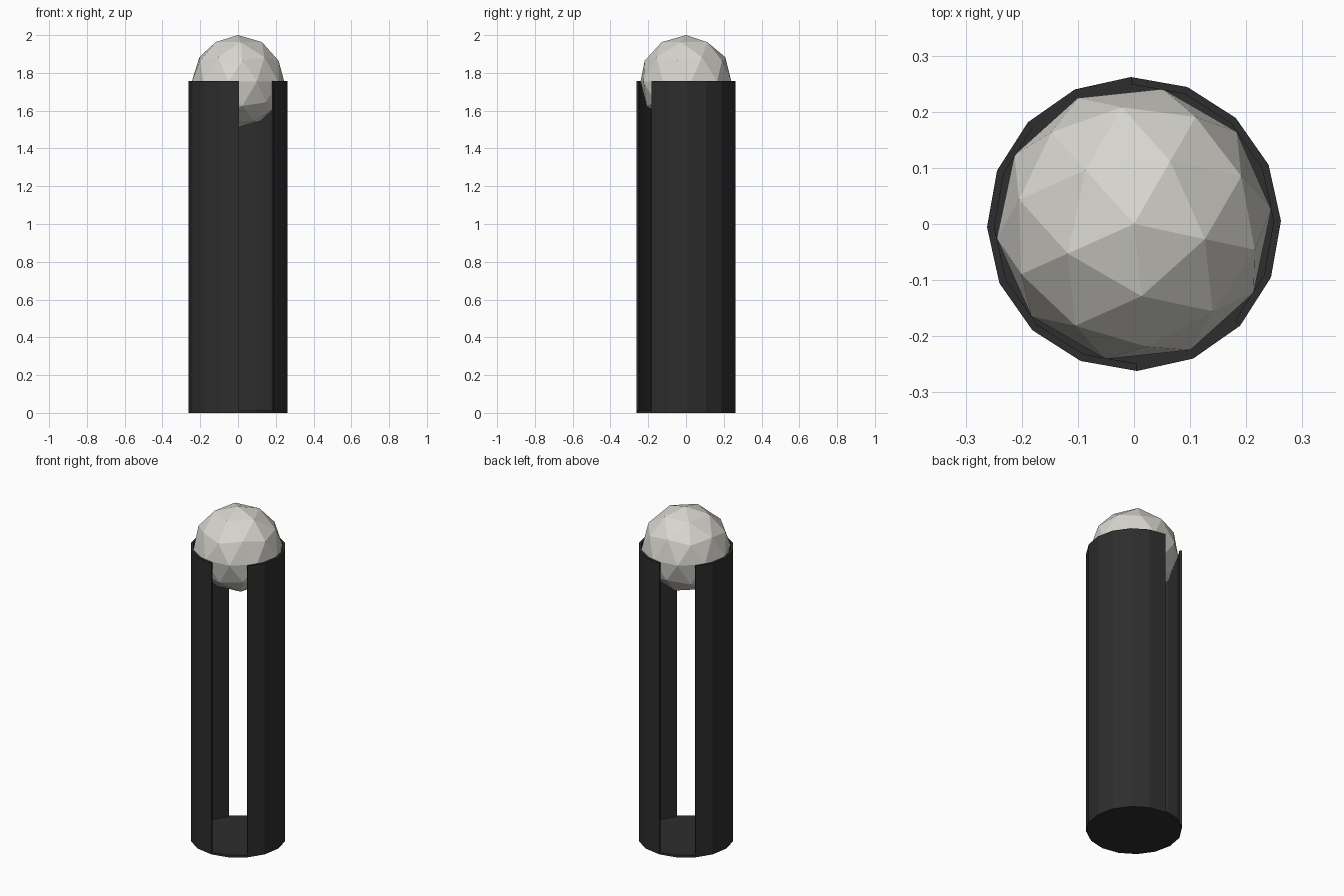
import bpy, bmesh, math

if "Cube" in bpy.data.objects:
    bpy.data.objects.remove(bpy.data.objects["Cube"])

SIDES, TURN = 16, math.radians(1.2)
R_OUT, R_IN = 0.262, 0.249
FLOOR, RIM = 0.013, 1.758


def material(name, rgb):
    m = bpy.data.materials.new(name)
    m.diffuse_color = (*rgb, 1)
    m.use_nodes = True
    m.node_tree.nodes["Principled BSDF"].inputs["Base Color"].default_value = m.diffuse_color
    return m


dark = material("charcoal", (0.026, 0.026, 0.026))
pale = material("warm_white", (0.68, 0.67, 0.62))


def finish(bm, name, mat):
    bmesh.ops.recalc_face_normals(bm, faces=bm.faces[:])
    me = bpy.data.meshes.new(name)
    bm.to_mesh(me)
    bm.free()
    me.materials.append(mat)
    ob = bpy.data.objects.new(name, me)
    bpy.context.collection.objects.link(ob)
    return ob


def ring_point(k, r, z):
    a = TURN + k * math.tau / SIDES
    return (r * math.cos(a), r * math.sin(a), z)


def prism(name, outline, z0, z1, mat):
    """Extrude an outline of (step, radius) pairs upwards."""
    bm = bmesh.new()
    lo = [bm.verts.new(ring_point(k, r, z0)) for k, r in outline]
    hi = [bm.verts.new(ring_point(k, r, z1)) for k, r in outline]
    bm.faces.new(lo)
    bm.faces.new(hi)
    n = len(outline)
    for i in range(n):
        j = (i + 1) % n
        bm.faces.new((lo[i], lo[j], hi[j], hi[i]))
    return finish(bm, name, mat)


# thin base disc
prism("base", [(k, R_OUT) for k in range(SIDES)], 0, FLOOR, dark)

# two opposite curved walls, leaving a two-facet slot front and back
for name, start in (("right_wall", -2), ("left_wall", 6)):
    steps = range(start, start + 7)
    outline = [(k, R_OUT) for k in steps] + [(k, R_IN) for k in reversed(steps)]
    prism(name, outline, FLOOR, RIM, dark)

# faceted globe resting in the top of the tube
bpy.ops.mesh.primitive_ico_sphere_add(subdivisions=2, radius=0.246,
                                      location=(0, 0, 1.754),
                                      rotation=(0, 0, math.radians(-12)))
globe = bpy.context.object
globe.name = "globe"
globe.data.materials.append(pale)
